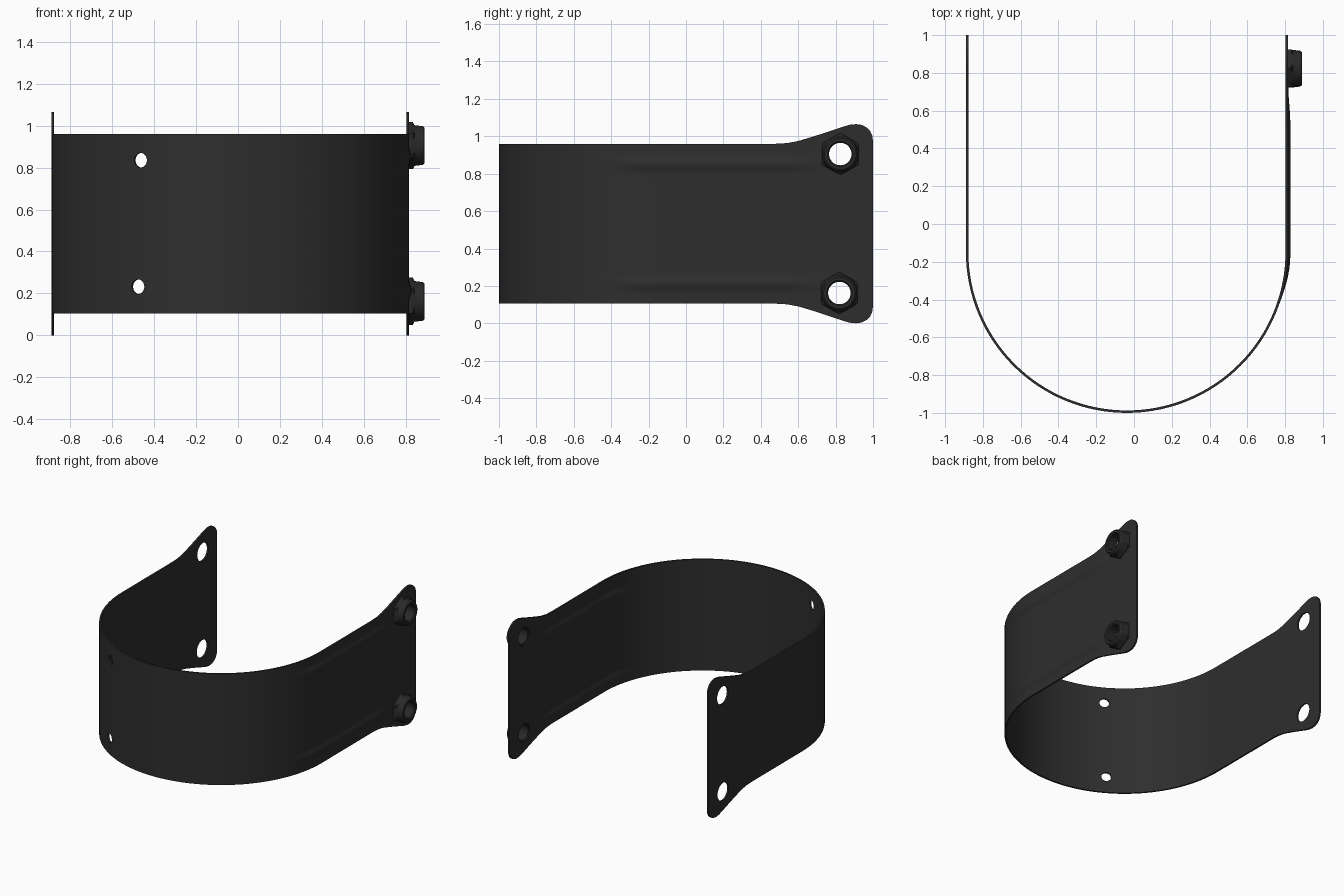
import bpy, bmesh, math
from mathutils import Matrix, Vector

if "Cube" in bpy.data.objects:
    bpy.data.objects.remove(bpy.data.objects["Cube"])

CX, R, THICK = -0.0375, 0.8525, 0.013     # strap centre, outer radius, sheet thickness
CY, MID = -1 + R, 0.5325                  # bend centre, mid height


def material(name, v):
    m = bpy.data.materials.new(name)
    m.diffuse_color = (v, v, v, 1)
    m.use_nodes = True
    m.node_tree.nodes["Principled BSDF"].inputs["Base Color"].default_value = m.diffuse_color
    return m


strap_mat = material("black_steel", 0.027)
nut_mat = material("dark_nut_steel", 0.022)


def finish(bm, name, mat):
    bmesh.ops.recalc_face_normals(bm, faces=bm.faces)
    me = bpy.data.meshes.new(name)
    bm.to_mesh(me)
    bm.free()
    me.materials.append(mat)
    ob = bpy.data.objects.new(name, me)
    bpy.context.collection.objects.link(ob)
    return ob


def activate(ob):
    bpy.ops.object.select_all(action='DESELECT')
    ob.select_set(True)
    bpy.context.view_layer.objects.active = ob


def smoothstep(a, b, v):
    t = max(0, min(1, (v - a) / (b - a)))
    return t * t * (3 - 2 * t)


# Half height of the strap: constant, flaring into rounded tabs at the ends
FLARE = [(0.48, .4275), (0.54, .431), (0.6, .442), (0.68, .466), (0.76, .492),
         (0.84, .519), (0.875, .529), (0.91, .5325), (0.94, .528), (0.965, .515),
         (0.985, .495), (0.996, .47), (1.0, .44)]


def half_height(y):
    if y <= FLARE[0][0]:
        return FLARE[0][1]
    for (a, ha), (b, hb) in zip(FLARE, FLARE[1:]):
        if y <= b + 1e-6:
            return ha + (hb - ha) * (y - a) / (b - a)
    return FLARE[-1][1]


# U-shaped path as (x, y, normal x, normal y), left end to right end
straight = [y for y, _ in reversed(FLARE)] + [0.4 - 0.06 * i for i in range(9)]
path = [(CX - R, y, -1, 0) for y in straight]
for i in range(65):
    a = math.pi + math.pi * i / 64
    c, s = math.cos(a), math.sin(a)
    path.append((CX + R * c, CY + R * s, c, s))
path += [(CX + R, y, 1, 0) for y in reversed(straight)]

# Strap sheet, with two shallow ribs pressed into the right wall
RIB_Z, RIB_W = 0.32, 0.05
inner = [0, 0.13, 0.25] + [RIB_Z + RIB_W * k / 4 for k in range(-4, 5)] + [0.40]
rows = [-v for v in reversed(inner[1:])] + inner
bm = bmesh.new()
grid = []
for x, y, nx, ny in path:
    h = half_height(y)
    col = []
    for z in [-h] + rows + [h]:
        d = 0
        if x > 0.5:
            across = max(0, 1 - abs(abs(z) - RIB_Z) / RIB_W)
            d = 0.013 * smoothstep(0, 1, across) * smoothstep(-0.45, -0.2, y) * (1 - smoothstep(0.52, 0.76, y))
        col.append(bm.verts.new((x + nx * d, y + ny * d, MID + z)))
    grid.append(col)
for a, b in zip(grid, grid[1:]):
    for j in range(len(a) - 1):
        bm.faces.new((a[j], b[j], b[j + 1], a[j + 1]))
# Outward-facing sheet so that solidify thickens inward
bm.normal_update()
strap = finish(bm, "strap", strap_mat)
centre_face = min(strap.data.polygons, key=lambda p: p.center.y)
if centre_face.normal.y > 0:
    strap.data.flip_normals()
solid = strap.modifiers.new("thickness", 'SOLIDIFY')
solid.thickness, solid.offset = THICK, -1


# Holes: small pair in the bend, large pair in each tab
def cutter(centre, direction, radius):
    bm = bmesh.new()
    rot = Vector((0, 0, 1)).rotation_difference(Vector(direction)).to_matrix().to_4x4()
    bmesh.ops.create_cone(bm, cap_ends=True, segments=32, radius1=radius, radius2=radius,
                          depth=0.2, matrix=Matrix.Translation(centre) @ rot)
    ob = finish(bm, "hole_cutter", strap_mat)
    ob.hide_render = True
    return ob


NUTS = [(0.825, 0.905), (0.82, 0.162)]
cutters = [cutter((side, y, z), (1, 0, 0), 0.068)
           for side in (CX - R, CX + R) for y, z in NUTS]
for x, z in ((-0.465, 0.835), (-0.477, 0.232)):
    y = CY - math.sqrt(R * R - (x - CX) ** 2)
    cutters.append(cutter((x, y, z), (x - CX, y - CY, 0), 0.035))
for c in cutters:
    b = strap.modifiers.new("hole", 'BOOLEAN')
    b.operation, b.solver, b.object = 'DIFFERENCE', 'EXACT', c
activate(strap)
for m in [m.name for m in strap.modifiers]:
    bpy.ops.object.modifier_apply(modifier=m)
for c in cutters:
    bpy.data.objects.remove(c)
bpy.ops.object.shade_smooth_by_angle(angle=math.radians(30))


# Nuts: hexagonal base, round collar and a through bore, lofted ring by ring
def ring(bm, x, y, z, r, hexagonal):
    out = []
    for i in range(48):
        a = 2 * math.pi * i / 48
        k = r
        if hexagonal:
            off = (a % (math.pi / 3)) - math.pi / 6
            k = r * math.cos(math.pi / 6) / math.cos(off)
        out.append(bm.verts.new((x, y + k * math.sin(a), z + k * math.cos(a))))
    return out


for name, (y, z) in zip(("upper_nut", "lower_nut"), NUTS):
    bm = bmesh.new()
    x0 = CX + R
    sections = [(x0 - 0.004, .060, False), (x0 - 0.004, .113, True), (x0 + 0.018, .113, True),
                (x0 + 0.026, .097, False), (x0 + 0.066, .092, False), (x0 + 0.075, .084, False),
                (x0 + 0.075, .068, False), (x0 + 0.067, .060, False)]
    rings = [ring(bm, x, y, z, r, hx) for x, r, hx in sections]
    for a, b in zip(rings, rings[1:] + rings[:1]):
        for i in range(48):
            j = (i + 1) % 48
            bm.faces.new((a[i], a[j], b[j], b[i]))
    nut = finish(bm, name, nut_mat)
    activate(nut)
    bpy.ops.object.shade_smooth_by_angle(angle=math.radians(30))
